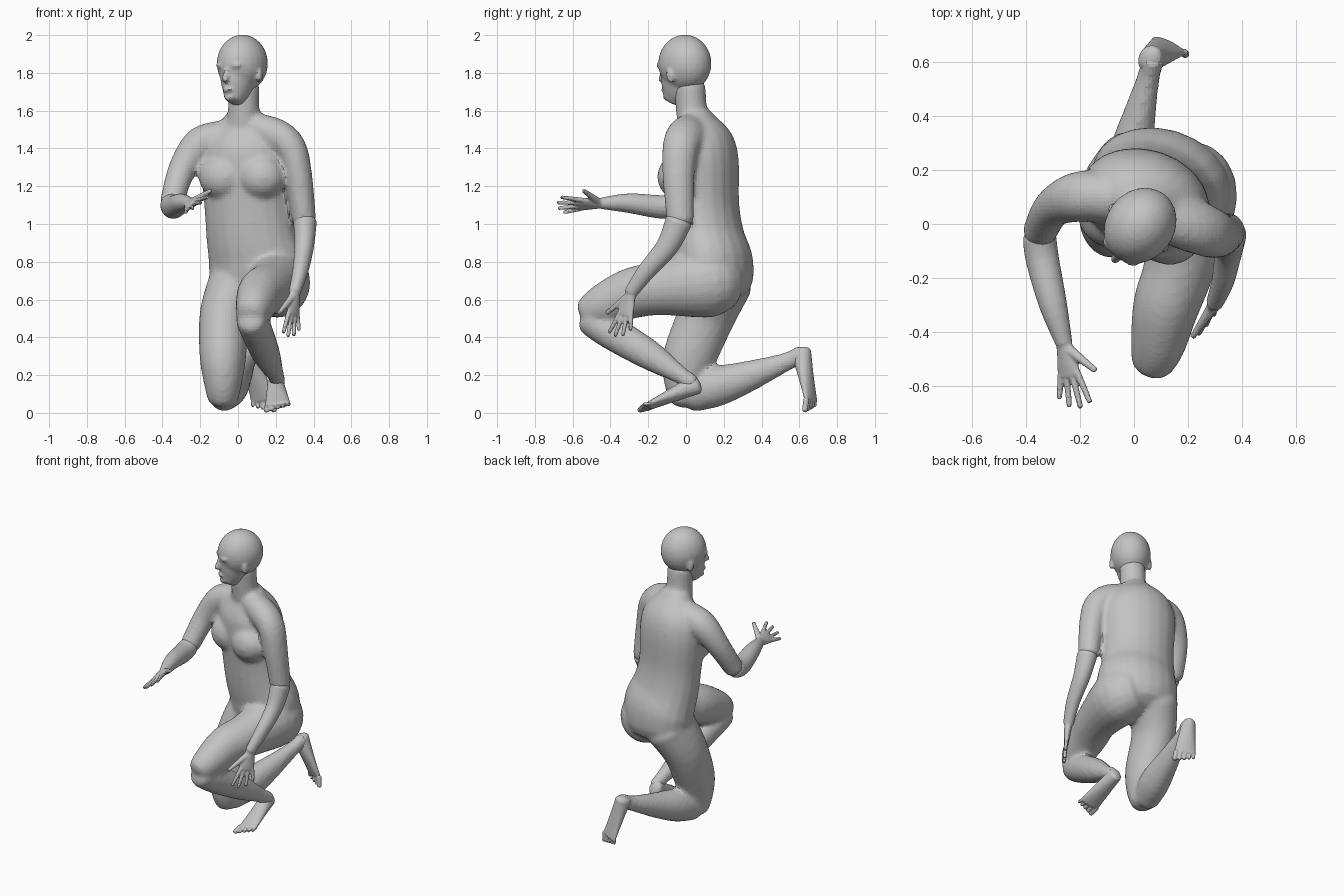
import bpy
import bmesh
import math
from mathutils import Vector, Matrix

cube = bpy.data.objects.get("Cube")
if cube:
    bpy.data.objects.remove(cube, do_unlink=True)

skin = bpy.data.materials.new("matte_grey")
skin.use_nodes = True
grey = (.55, .55, .55, 1)
skin.diffuse_color = grey
shader = skin.node_tree.nodes["Principled BSDF"]
shader.inputs["Base Color"].default_value = grey
shader.inputs["Roughness"].default_value = .8


def smooth_path(stations, steps=4):
    """Round off a list of stations (x, y, z, half width, half depth)."""
    padded = [stations[0], *stations, stations[-1]]
    path = []
    for index in range(len(stations) - 1):
        for step in range(steps):
            t = step / steps
            path.append([
                b + t * ((c - a) + t * ((2 * a - 5 * b + 4 * c - d)
                                        + t * (3 * b - a - 3 * c + d))) / 2
                for a, b, c, d in zip(*padded[index:index + 4])])
    path.append(list(stations[-1]))
    return path


def dome(ring, sign):
    """Shrinking rings that round off the end of a tube."""
    centre, tangent, width, depth = ring
    reach = tangent * sign * min(width, depth) * .6
    return [(centre + reach * math.sin(t), tangent, width * math.cos(t), depth * math.cos(t))
            for t in (.5, 1, 1.4)]


def tube(bm, stations, side, sides=16):
    """Loft oval rings along a path and close both ends with domes."""
    path = smooth_path(stations)
    centres = [Vector(point[:3]) for point in path]
    last = len(path) - 1
    rings = []
    for index, point in enumerate(path):
        ahead, behind = centres[min(index + 1, last)], centres[max(index - 1, 0)]
        rings.append((centres[index], (ahead - behind).normalized(), *point[3:]))
    rings = dome(rings[0], -1)[::-1] + rings + dome(rings[-1], 1)

    loops = []
    angles = [math.tau * k / sides for k in range(sides)]
    for centre, tangent, width, depth in rings:
        u = Vector(side)
        u = (u - tangent * u.dot(tangent)).normalized()
        v = tangent.cross(u)
        loops.append([bm.verts.new(centre + u * width * math.cos(angle)
                                   + v * depth * math.sin(angle)) for angle in angles])
    for low, high in zip(loops, loops[1:]):
        for k in range(sides):
            following = (k + 1) % sides
            bm.faces.new((low[k], low[following], high[following], high[k]))
    bm.faces.new(loops[0][::-1])
    bm.faces.new(loops[-1])


def limb(bm, stations, flatness, side, gain=.004):
    """Tube from (x, y, z, half width), with depth in proportion to width."""
    tube(bm, [(x, y, z, width + gain, width * flatness + gain)
              for x, y, z, width in stations], side, sides=20)


def digit(bm, root, tip, thick, thin, side):
    """Finger or toe."""
    tube(bm, [(*root, thick, thick), (*tip, thin, thin)], side, sides=8)


def blob(bm, centre, radii, side):
    """Ellipsoid with radii along side, depth and up."""
    u = Vector(side).normalized()
    up = Vector((0, 0, 1))
    frame = Matrix((u, up.cross(u), up)).transposed().to_4x4()
    matrix = Matrix.Translation(centre) @ frame @ Matrix.Diagonal((*radii, 1))
    bmesh.ops.create_uvsphere(bm, u_segments=24, v_segments=16, radius=1, matrix=matrix)


def finish(bm, name, voxel, rounds):
    """Fuse the overlapping pieces of a part into one skin."""
    bmesh.ops.recalc_face_normals(bm, faces=bm.faces)
    mesh = bpy.data.meshes.new(name)
    bm.to_mesh(mesh)
    bm.free()
    mesh.materials.append(skin)
    part = bpy.data.objects.new(name, mesh)
    bpy.context.collection.objects.link(part)
    fuse = part.modifiers.new("fuse", 'REMESH')
    fuse.mode = 'VOXEL'
    fuse.voxel_size = voxel
    soften = part.modifiers.new("soften", 'SMOOTH')
    soften.factor = .5
    soften.iterations = rounds


def forearm(name, stations, flatness, along, thumbward):
    """Forearm from elbow to wrist, palm, four fanned fingers and a thumb."""
    bm = bmesh.new()
    limb(bm, stations, flatness, (1, 0, 0), .002)
    wrist = Vector(stations[-1][:3])
    along, thumbward = Vector(along).normalized(), Vector(thumbward).normalized()
    knuckles = wrist + along * .125
    tube(bm, [(*(wrist - along * .02), .031, .028), (*(wrist + along * .03), .035, .024),
              (*wrist.lerp(knuckles, .7), .048, .02), (*knuckles, .05, .016)], thumbward)
    for offset, length in zip((-1.5, -.5, .5, 1.5), (.09, .12, .13, .12)):
        root = knuckles - along * .01 + thumbward * .025 * offset
        aim = (along + thumbward * .2 * offset).normalized()
        digit(bm, root, root + aim * length, .014, .011, thumbward)
    thumb_root = wrist + along * .03 + thumbward * .02
    digit(bm, thumb_root, knuckles - along * .01 + thumbward * .12, .021, .012, along)
    finish(bm, name, .006, 3)


def foot(name, heel, ball, along, toeward):
    """Tapered foot from heel to ball, with the big toe on the toeward side."""
    bm = bmesh.new()
    heel, ball = Vector(heel), Vector(ball)
    along, toeward = Vector(along).normalized(), Vector(toeward).normalized()
    tube(bm, [(*heel.lerp(ball, t), .045 + .025 * t, .055 - .035 * t)
              for t in (0, .3, .7, 1)], toeward)
    for toe in range(5):
        radius = .01 + .0015 * toe
        root = ball + toeward * .03 * (toe - 2)
        digit(bm, root, root + along * (.035 + .006 * toe), radius, radius, toeward)
    finish(bm, name, .006, 3)


# Torso, turned a little towards the right
body = bmesh.new()
across = Vector((.95, -.3, 0))
sideways = Vector((1, 0, 0))
limb(body, [(.1, .16, .69, .25), (.1, .15, .8, .26), (.07, .12, .93, .24), (.05, .1, 1.1, .23),
            (.04, .09, 1.33, .24), (.04, .08, 1.45, .21), (.04, .06, 1.55, .12)], .75, across)
for breast in ((.12, -.04, 1.25), (-.08, .02, 1.25)):
    blob(body, breast, (.13, .11, .12), across)

# Neck
limb(body, [(.03, .06, 1.5, .1), (.03, .03, 1.6, .08), (.03, .02, 1.73, .08)], 1, across)

# Shoulders and upper arms
limb(body, [(.08, .04, 1.5, .08), (.2, 0, 1.46, .09), (.28, -.03, 1.4, .08),
            (.32, -.04, 1.25, .07), (.35, -.03, 1.02, .06)], 1.15, sideways)
limb(body, [(0, .08, 1.47, .08), (-.12, .1, 1.45, .09), (-.21, .1, 1.41, .09),
            (-.3, .06, 1.28, .07), (-.35, -.03, 1.11, .06)], 1, sideways)

# Right leg kneeling: thigh, then shin lying back
limb(body, [(0, .18, .7, .15), (-.07, .11, .52, .13), (-.08, .02, .3, .12),
            (-.08, 0, .17, .1), (-.08, .01, .08, .08)], 1.15, sideways)
limb(body, [(-.08, .03, .1, .08), (-.04, .16, .14, .09), (0, .32, .19, .07),
            (.05, .53, .27, .04), (.07, .61, .31, .04)], 1.15, sideways)

# Left leg bent forward: thigh, then shin sloping back to the ankle
limb(body, [(.18, .19, .7, .15), (.21, .1, .69, .17), (.17, -.15, .66, .13),
            (.12, -.3, .63, .12), (.09, -.44, .57, .1), (.07, -.51, .53, .08)], 1.08, sideways)
limb(body, [(.07, -.5, .5, .08), (.1, -.4, .43, .08), (.15, -.2, .31, .07),
            (.2, -.03, .2, .04), (.21, .03, .16, .04)], 1.1, sideways)
finish(body, "body", .015, 7)

# Left forearm hanging, right forearm reaching forward
forearm("left_forearm", [(.355, -.04, 1.01, .06), (.35, -.1, .88, .05), (.33, -.21, .75, .04),
                         (.3, -.29, .64, .03)], 1.15, (-.08, -.27, -.96), (-.6, -.8, 0))
forearm("right_forearm", [(-.35, -.05, 1.1, .06), (-.34, -.13, 1.09, .06), (-.3, -.3, 1.11, .05),
                          (-.26, -.44, 1.11, .03)], 1, (.17, -1, -.05), (.8, .1, .6))

# Feet
foot("left_foot", (.2, .05, .15), (.21, -.19, .04), (0, -.9, -.2), (-1, 0, -.2))
foot("right_foot", (.06, .61, .32), (.13, .66, .07), (.1, -.1, -1), (.9, -.4, 0))

# Head, turned towards the right
ear_axis = Vector((.8, -.6, 0))
facing = Vector((-.6, -.8, 0))


def face_point(beside, forward, height):
    return Vector((.02, -.01, height)) + ear_axis * beside + facing * forward


head = bmesh.new()
blob(head, face_point(0, -.005, 1.85), (.128, .148, .152), ear_axis)  # cranium
jaw = ((.07, 1.67, .05), (.05, 1.71, .07), (.02, 1.8, .1))
limb(head, [(*face_point(0, forward, height), width) for forward, height, width in jaw],
     1.2, ear_axis)
digit(head, face_point(0, .13, 1.83), face_point(0, .152, 1.76), .013, .018, ear_axis)
blob(head, face_point(0, .125, 1.71), (.034, .016, .012), ear_axis)  # lips
blob(head, face_point(0, .11, 1.67), (.03, .02, .02), ear_axis)  # chin
for s in (-1, 1):
    blob(head, face_point(.045 * s, .12, 1.84), (.036, .02, .015), ear_axis)  # brow
    blob(head, face_point(.12 * s, 0, 1.79), (.014, .024, .044),
         ear_axis - facing * .4 * s)  # ear
finish(head, "head", .01, 3)
